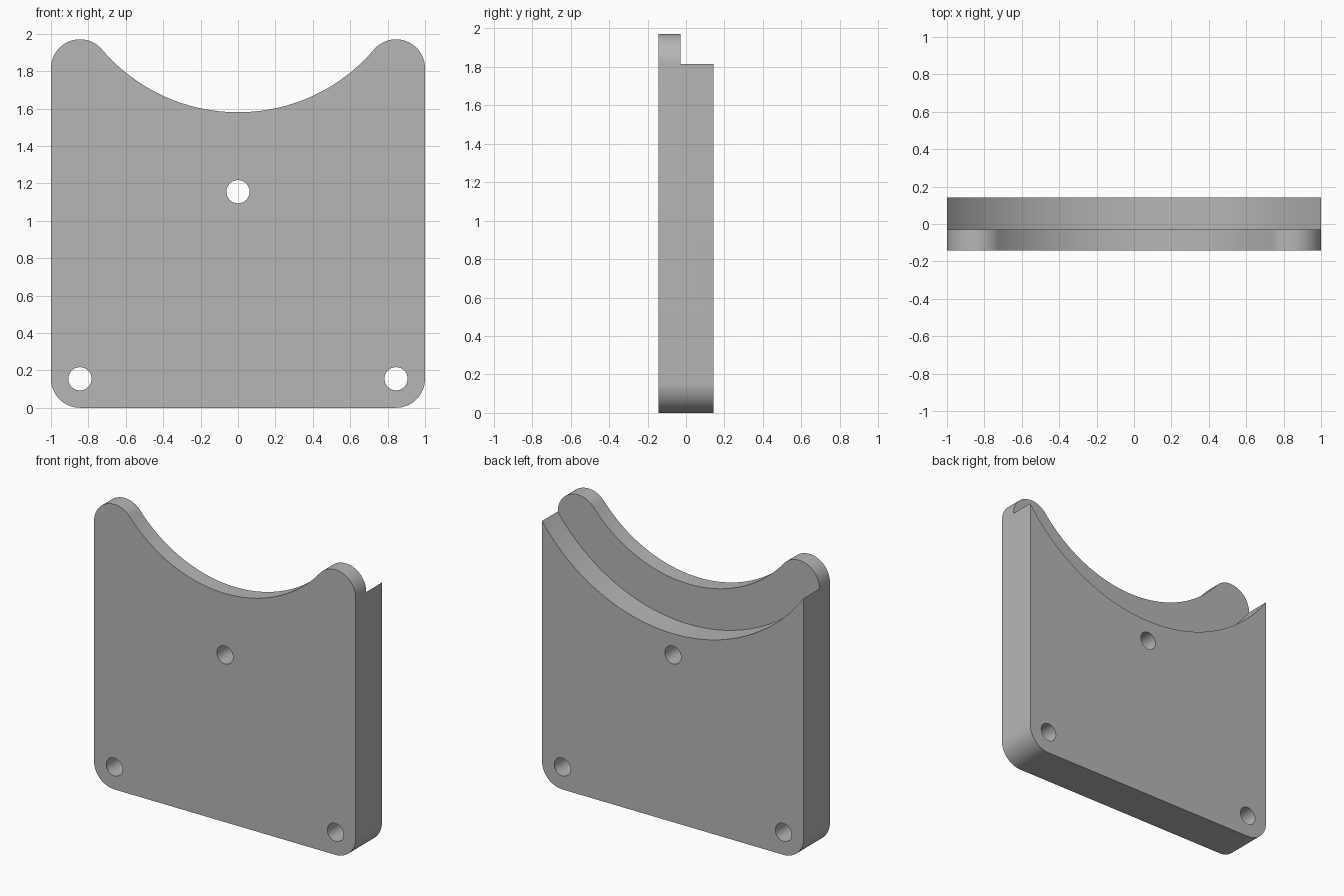
import bpy
import bmesh
from math import atan2, cos, hypot, pi, sin
from mathutils import Matrix

cube = bpy.data.objects.get("Cube")
if cube:
    bpy.data.objects.remove(cube, do_unlink=True)

HALF_DEPTH = 0.143
LIP_BACK = -0.0286            # rear face of the thin front lip
CORNER_R = 0.155
CORNER_X = 1 - CORNER_R
LOW_Z, HIGH_Z = CORNER_R, 1.815
SADDLE_R = 0.956
SADDLE_Z = 1.58 + SADDLE_R
HOLE_R = 0.062

grey = bpy.data.materials.new("plain grey")
grey.use_nodes = True
colour = (0.47, 0.47, 0.47, 1)
grey.diffuse_color = colour
grey.node_tree.nodes["Principled BSDF"].inputs["Base Color"].default_value = colour


def arc(x, z, radius, start, end, steps):
    angles = [start + (end - start) * i / steps for i in range(steps + 1)]
    return [(x + radius * cos(a), z + radius * sin(a)) for a in angles]


def mesh_object(name, bm):
    bmesh.ops.recalc_face_normals(bm, faces=bm.faces)
    mesh = bpy.data.meshes.new(name)
    bm.to_mesh(mesh)
    bm.free()
    mesh.materials.append(grey)
    obj = bpy.data.objects.new(name, mesh)
    bpy.context.collection.objects.link(obj)
    return obj


def cut_cylinder(target, x, z, radius, y0, y1, segments):
    # Subtract a cylinder running front to back
    bm = bmesh.new()
    place = Matrix.Translation((x, (y0 + y1) / 2, z)) @ Matrix.Rotation(pi / 2, 4, "X")
    bmesh.ops.create_cone(bm, cap_ends=True, segments=segments, radius1=radius,
                          radius2=radius, depth=y1 - y0, matrix=place)
    cutter = mesh_object("cutter", bm)
    cutter.hide_render = True
    mod = target.modifiers.new("cut", "BOOLEAN")
    mod.operation = "DIFFERENCE"
    mod.solver = "EXACT"
    mod.object = cutter
    bpy.context.view_layer.objects.active = target
    bpy.ops.object.modifier_apply(modifier=mod.name)
    bpy.data.objects.remove(cutter, do_unlink=True)


# Outline: rounded corners, with horns flowing tangentially into the saddle
t = atan2(SADDLE_Z - HIGH_Z, CORNER_X)
outline = (arc(-CORNER_X, LOW_Z, CORNER_R, pi, 1.5 * pi, 16)
           + arc(CORNER_X, LOW_Z, CORNER_R, 1.5 * pi, 2 * pi, 16)
           + arc(CORNER_X, HIGH_Z, CORNER_R, 0, pi - t, 24)
           + arc(0, SADDLE_Z, SADDLE_R, -t, t - pi, 64)[1:-1]
           + arc(-CORNER_X, HIGH_Z, CORNER_R, t, pi, 24))

# Plate
bm = bmesh.new()
face = bm.faces.new([bm.verts.new((x, -HALF_DEPTH, z)) for x, z in outline])
swept = bmesh.ops.extrude_face_region(bm, geom=[face])["geom"]
bmesh.ops.translate(bm, vec=(0, 2 * HALF_DEPTH, 0),
                    verts=[v for v in swept if isinstance(v, bmesh.types.BMVert)])
plate = mesh_object("saddle_plate", bm)

# Rear ledge, concentric with the saddle and reaching the side edges
ledge_r = hypot(1, SADDLE_Z - HIGH_Z) + 0.001
cut_cylinder(plate, 0, SADDLE_Z, ledge_r, LIP_BACK, 0.5, 256)

# Three through holes
for x, z in ((-CORNER_X, LOW_Z), (CORNER_X, LOW_Z), (0, 1.155)):
    cut_cylinder(plate, x, z, HOLE_R, -0.5, 0.5, 40)

bpy.ops.object.select_all(action="DESELECT")
plate.select_set(True)
bpy.context.view_layer.objects.active = plate
bpy.ops.object.shade_smooth_by_angle(angle=pi / 6)
